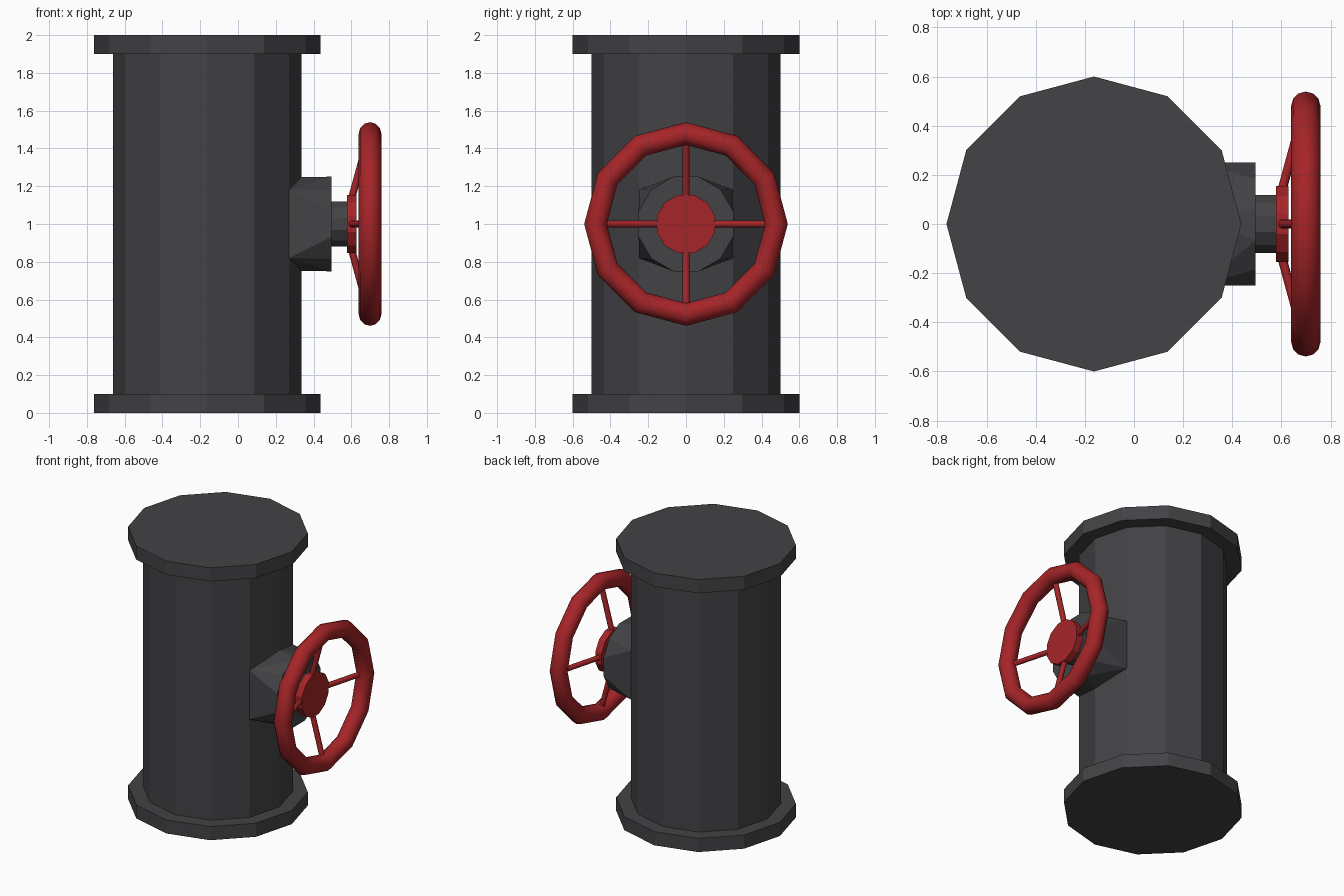
import bpy, bmesh, math
from mathutils import Vector, Matrix

if "Cube" in bpy.data.objects:
    bpy.data.objects.remove(bpy.data.objects["Cube"])

CX = -0.163   # pipe axis
ZC = 1.0      # valve axis height


def material(name, rgb):
    m = bpy.data.materials.new(name)
    m.diffuse_color = (*rgb, 1)
    m.use_nodes = True
    m.node_tree.nodes["Principled BSDF"].inputs["Base Color"].default_value = m.diffuse_color
    return m


iron = material("dark iron", (0.056, 0.056, 0.062))
red = material("valve red", (0.38, 0.018, 0.021))


def finish(name, bm, mat, smooth=False):
    bmesh.ops.recalc_face_normals(bm, faces=bm.faces)
    for f in bm.faces:
        f.smooth = smooth and len(f.verts) == 4
    me = bpy.data.meshes.new(name)
    bm.to_mesh(me)
    bm.free()
    me.materials.append(mat)
    ob = bpy.data.objects.new(name, me)
    bpy.context.collection.objects.link(ob)
    return ob


def rod(name, a, b, r, sides, mat, turn=0.0, smooth=False):
    """Capped prism of given side count between two points."""
    a, b = Vector(a), Vector(b)
    d = b - a
    bm = bmesh.new()
    rot = Vector((0, 0, 1)).rotation_difference(d).to_matrix().to_4x4()
    mx = Matrix.Translation((a + b) / 2) @ rot @ Matrix.Rotation(turn, 4, 'Z')
    bmesh.ops.create_cone(bm, cap_ends=True, segments=sides, radius1=r,
                          radius2=r, depth=d.length, matrix=mx)
    return finish(name, bm, mat, smooth)


# Pipe body and end flanges
rod("pipe_body", (CX, 0, 0.05), (CX, 0, 1.95), 0.5, 12, iron)
rod("bottom_flange", (CX, 0, 0), (CX, 0, 0.1), 0.6, 12, iron)
rod("top_flange", (CX, 0, 1.9), (CX, 0, 2.0), 0.6, 12, iron)

# Bonnet: blends the two pipe facets into a round end
bm = bmesh.new()
for s in (-1, 1):
    bm.verts.new((CX + 0.499, 0, ZC + s * 0.25))
    for y in (-0.25, 0.25):
        bm.verts.new((CX + 0.432, y, ZC + s * 0.18))
for i in range(12):
    t = math.radians(15 + 30 * i)
    bm.verts.new((0.495, 0.259 * math.cos(t), ZC + 0.259 * math.sin(t)))
bmesh.ops.convex_hull(bm, input=bm.verts)
bmesh.ops.dissolve_limit(bm, angle_limit=0.01, verts=bm.verts, edges=bm.edges)
finish("bonnet", bm, iron)

# Stem and wheel hub
T = math.radians(15)
rod("stem", (0.49, 0, ZC), (0.585, 0, ZC), 0.122, 12, iron, T)
rod("wheel_hub", (0.577, 0, ZC), (0.628, 0, ZC), 0.16, 12, red, T)

# Wheel rim: twelve straight lengths with a round section
bm = bmesh.new()
N, M, R, r, X = 12, 12, 0.479, 0.06, 0.699
rings = []
for i in range(N):
    a = 2 * math.pi * i / N
    ring = []
    for j in range(M):
        b = 2 * math.pi * j / M
        rad = R + r * math.cos(b)
        ring.append(bm.verts.new((X + r * math.sin(b), rad * math.cos(a),
                                  ZC + rad * math.sin(a))))
    rings.append(ring)
for i in range(N):
    p, q = rings[i], rings[(i + 1) % N]
    for j in range(M):
        k = (j + 1) % M
        bm.faces.new((p[j], q[j], q[k], p[k]))
finish("wheel_rim", bm, red, True)

# Four spokes sloping out from hub to rim
for i in range(4):
    c, s = round(math.cos(i * math.pi / 2)), round(math.sin(i * math.pi / 2))
    rod(f"spoke_{i + 1}", (0.6, 0.13 * c, ZC + 0.13 * s),
        (0.69, 0.46 * c, ZC + 0.46 * s), 0.019, 8, red, 0, True)
